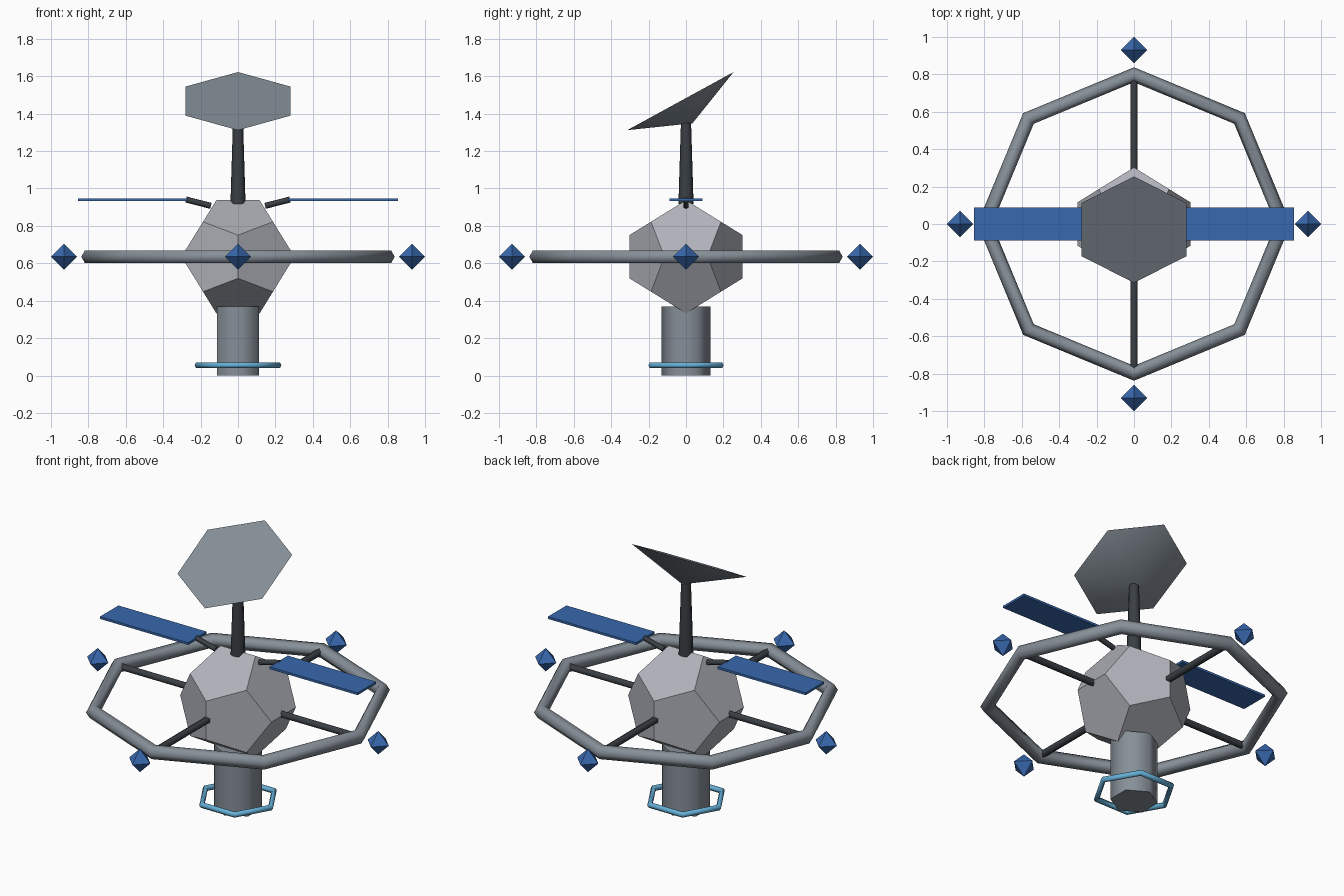
import bpy, bmesh, math
from mathutils import Vector

if "Cube" in bpy.data.objects:
    bpy.data.objects.remove(bpy.data.objects["Cube"], do_unlink=True)

MID = 0.635                      # height of the core and main ring


def material(name, hex_code):
    rgb = [int(hex_code[i:i + 2], 16) / 255 for i in (0, 2, 4)]
    rgb = [c / 12.92 if c < 0.04045 else ((c + 0.055) / 1.055) ** 2.4 for c in rgb]
    m = bpy.data.materials.new(name)
    m.use_nodes = True
    m.diffuse_color = (*rgb, 1)
    bsdf = m.node_tree.nodes["Principled BSDF"]
    bsdf.inputs["Base Color"].default_value = (*rgb, 1)
    bsdf.inputs["Roughness"].default_value = 0.6
    return m


hull = material("light_hull_grey", "b0b2ba")
metal = material("steel_grey", "868f98")
dark = material("dark_grey", "3a3f44")
blue = material("panel_blue", "3868ae")
glow = material("light_blue", "66b0d8")


def finish(name, mat, smooth=True):
    ob = bpy.context.object
    ob.name = ob.data.name = name
    ob.data.materials.append(mat)
    if smooth:
        bpy.ops.object.shade_smooth_by_angle(angle=math.radians(65))
    return ob


def rod(name, mat, start, end, r1, r2, sides):
    """Straight or tapered prism between two points."""
    a, b = Vector(start), Vector(end)
    axis = b - a
    rot = axis.to_track_quat("Z", "Y").to_euler() if axis.xy.length > 1e-6 else (0, 0, 0)
    bpy.ops.mesh.primitive_cone_add(vertices=sides, radius1=r1, radius2=r2,
                                    depth=axis.length, location=(a + b) / 2, rotation=rot)
    return finish(name, mat)


def ring(name, mat, radius, tube, sides, z):
    bpy.ops.mesh.primitive_torus_add(major_segments=sides, minor_segments=6,
                                     major_radius=radius, minor_radius=tube,
                                     location=(0, 0, z))
    return finish(name, mat)


def bm_object(name, bm, mat, location):
    me = bpy.data.meshes.new(name)
    bm.to_mesh(me)
    bm.free()
    me.materials.append(mat)
    ob = bpy.data.objects.new(name, me)
    ob.location = location
    bpy.context.collection.objects.link(ob)
    return ob


def convex(name, mat, points, location):
    """Flat-faced solid wrapped around a set of points."""
    bm = bmesh.new()
    for p in points:
        bm.verts.new(p)
    bmesh.ops.convex_hull(bm, input=bm.verts)
    bmesh.ops.dissolve_limit(bm, angle_limit=0.02, verts=bm.verts, edges=bm.edges)
    bmesh.ops.recalc_face_normals(bm, faces=bm.faces)
    return bm_object(name, bm, mat, location)


# Dodecahedral core
s = 0.187
phi = (1 + 5 ** 0.5) / 2
signs = (-1, 1)
pts = [(s * i, s * j, s * k) for i in signs for j in signs for k in signs]
for i in signs:
    for j in signs:
        p, q = i * s / phi, j * s * phi
        pts += [(p, 0, q), (0, q, p), (q, p, 0)]
convex("core", hull, pts, (0, 0, MID))

# Main ring, spokes and beacons
ring("main_ring", metal, 0.798, 0.04, 8, MID)
for name, d in (("left", Vector((1, 0, 0))), ("right", Vector((-1, 0, 0))),
                ("front", Vector((0, -1, 0))), ("back", Vector((0, 1, 0)))):
    up = Vector((0, 0, MID))
    rod(name + "_spoke", dark, d * 0.25 + up, d * 0.79 + up, 0.021, 0.021, 6)
    r = 0.07
    convex(name + "_beacon", blue,
           [(r, 0, 0), (-r, 0, 0), (0, r, 0), (0, -r, 0), (0, 0, r), (0, 0, -r)],
           d * 0.93 + up)

# Docking column and its guide ring
rod("docking_column", metal, (0, 0, 0), (0, 0, 0.37), 0.131, 0.131, 6)
ring("docking_ring", glow, 0.216, 0.0162, 6, 0.055)

# Antenna mast and tilted six-sided dish
rod("mast", dark, (0, 0, 0.918), (0, 0, 1.355), 0.0405, 0.027, 8)
tilt, height = 0.5, 0.135
normal = Vector((0, -math.sin(tilt), math.cos(tilt)))
rim = Vector((0, -0.03, 1.467))
bpy.ops.mesh.primitive_cone_add(vertices=6, radius1=0, radius2=0.324, depth=height,
                                location=rim - normal * height / 2, rotation=(tilt, 0, 0))
finish("dish", metal)

# Solar panels on short slanted arms
for name, sx in (("left", 1), ("right", -1)):
    rod(name + "_panel_arm", dark, (sx * 0.145, 0, 0.907), (sx * 0.278, 0, 0.941),
        0.016, 0.016, 6)
    bpy.ops.mesh.primitive_cube_add(size=1, location=(sx * 0.562, 0, 0.94))
    bpy.context.object.scale = (0.585, 0.175, 0.0135)
    finish(name + "_solar_panel", blue, smooth=False)
